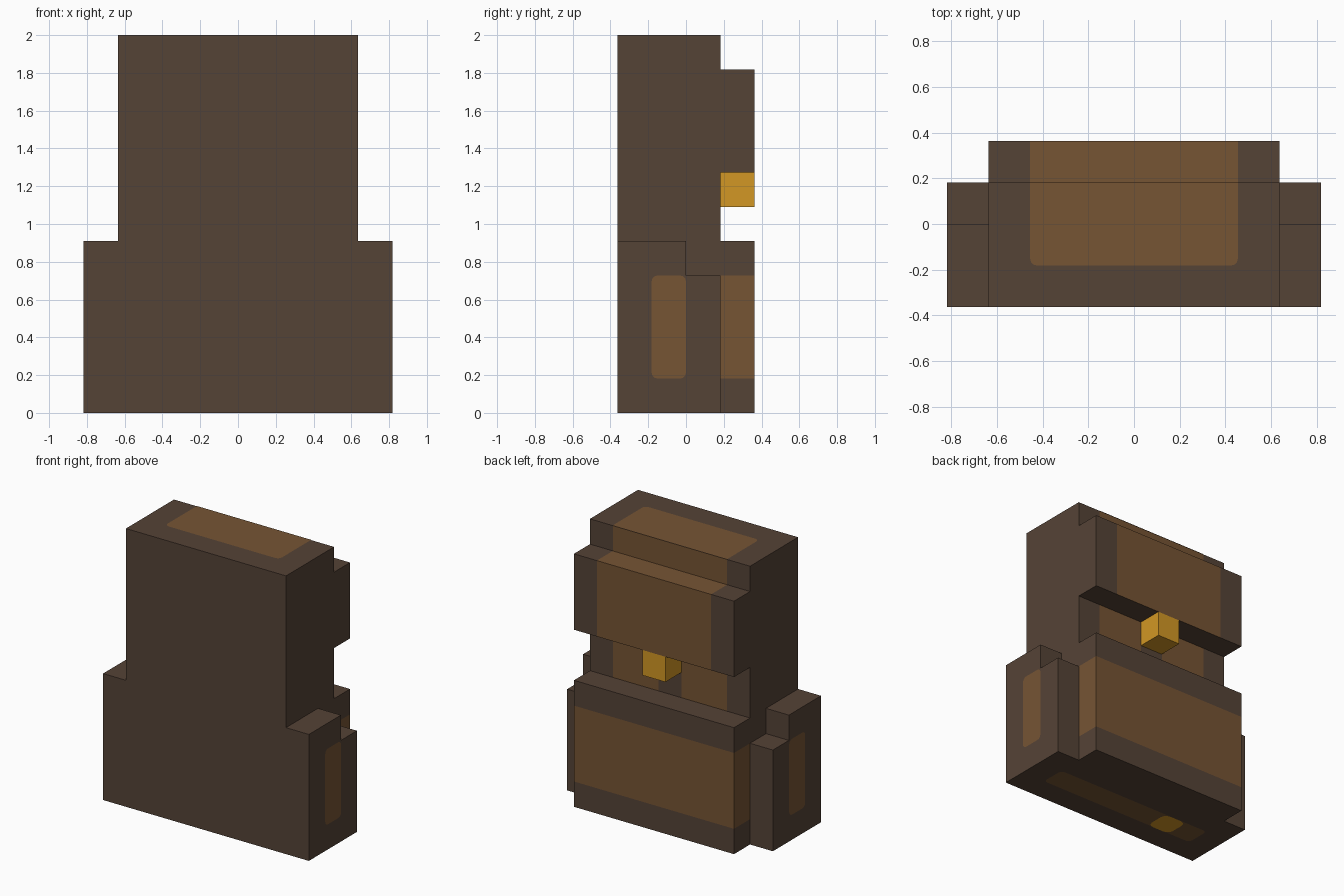
import bpy, bmesh
from math import cos, sin, pi
from mathutils import Vector

cube = bpy.data.objects.get("Cube")
if cube:
    bpy.data.objects.remove(cube, do_unlink=True)

U = 2 / 11  # one block unit; the backpack is 11 units tall


def material(name, rgb):
    m = bpy.data.materials.new(name)
    m.use_nodes = True
    m.diffuse_color = (*rgb, 1)
    bsdf = next(n for n in m.node_tree.nodes if n.type == 'BSDF_PRINCIPLED')
    bsdf.inputs["Base Color"].default_value = (*rgb, 1)
    bsdf.inputs["Roughness"].default_value = 0.9
    return m


DARK = material("dark leather", (0.091, 0.056, 0.037))
TAN = material("tan leather", (0.181, 0.089, 0.034))
GOLD = material("gold", (0.645, 0.309, 0.018))


def finish(name, bm, mats, mirror=False):
    bmesh.ops.scale(bm, vec=(U, U, U), verts=bm.verts)
    me = bpy.data.meshes.new(name)
    bm.to_mesh(me)
    bm.free()
    for m in mats:
        me.materials.append(m)
    ob = bpy.data.objects.new(name, me)
    bpy.context.collection.objects.link(ob)
    if mirror:
        ob.modifiers.new("Mirror", 'MIRROR').use_mirror_merge = False
    return ob


def box(name, lo, hi, mats, cuts=(), rule=None):
    """Box between two corners, cut at (axis, value) planes; rule picks the tan faces."""
    lo, hi = Vector(lo), Vector(hi)
    bm = bmesh.new()
    bmesh.ops.create_cube(bm, size=1)
    for v in bm.verts:
        v.co = (lo + hi) / 2 + v.co * (hi - lo)
    for axis, value in cuts:
        co, no = Vector(), Vector()
        co[axis], no[axis] = value, 1
        bmesh.ops.bisect_plane(bm, geom=bm.verts[:] + bm.edges[:] + bm.faces[:],
                               plane_co=co, plane_no=no)
    bm.normal_update()
    if rule:
        for f in bm.faces:
            f.material_index = int(rule(f.calc_center_median(), f.normal))
    return finish(name, bm, mats)


def panel(name, place, lo, hi, out, mat, r=0.17, round_far=True, mirror=False):
    """Flat rounded rectangle in (u, v); place maps it into space."""
    bm = bmesh.new()
    corners = [(lo[0], lo[1], 1, 1, pi), (hi[0], lo[1], -1, 1, 1.5 * pi),
               (hi[0], hi[1], -1, -1, 0), (lo[0], hi[1], 1, -1, pi / 2)]
    verts = []
    for i, (u, v, su, sv, start) in enumerate(corners):
        if i > 1 and not round_far:
            verts.append(bm.verts.new(place(u, v)))
            continue
        for k in range(4):
            a = start + k * pi / 6
            verts.append(bm.verts.new(place(u + su * r + r * cos(a), v + sv * r + r * sin(a))))
    face = bm.faces.new(verts)
    face.normal_update()
    if face.normal.dot(Vector(out)) < 0:
        face.normal_flip()
    return finish(name, bm, [mat], mirror)


# Main body with a tan strip down the back, broken by a dark patch below the clasp
def body_tan(c, n):
    patch = abs(c.x) < 0.5 and 5 < c.z < 6
    return n.y > 0.5 and abs(c.x) < 2.5 and not patch


box("main_body", (-3.5, -2, 0), (3.5, 1, 11), [DARK, TAN],
    [(0, -2.5), (0, -0.5), (0, 0.5), (0, 2.5), (2, 5), (2, 6)], body_tan)

# Flap, tan on its top and back
box("flap", (-3.5, 1, 7), (3.5, 2, 10), [DARK, TAN], [(0, -2.5), (0, 2.5)],
    lambda c, n: abs(c.x) < 2.5 and (n.y > 0.5 or n.z > 0.5))

# Large pocket with a tan band wrapping round it
box("large_pocket", (-3.5, 1, 0), (3.5, 2, 5), [DARK, TAN], [(2, 1), (2, 4)],
    lambda c, n: 1 < c.z < 4 and abs(n.z) < 0.5)

# Clasp
box("clasp", (-0.5, 1, 6), (0.5, 2, 7), [GOLD])

# Stepped side pockets
bm = bmesh.new()
profile = [(-2, 0), (1, 0), (1, 4), (0, 4), (0, 5), (-2, 5)]
side = bm.faces.new([bm.verts.new((3.5, y, z)) for y, z in profile])
moved = bmesh.ops.extrude_face_region(bm, geom=[side])["geom"]
bmesh.ops.translate(bm, vec=(1, 0, 0),
                    verts=[g for g in moved if isinstance(g, bmesh.types.BMVert)])
bmesh.ops.recalc_face_normals(bm, faces=bm.faces)
finish("side_pockets", bm, [DARK], mirror=True)

# Flat patches on the sides, top and base
E = 0.012
panel("side_patches", lambda u, v: (4.5 + E, u, v), (-1, 1), (0, 4), (1, 0, 0), TAN, mirror=True)
panel("top_patch", lambda u, v: (u, v, 11 + E), (-2.5, -1), (2.5, 1), (0, 0, 1), TAN,
      round_far=False)
panel("base_patch", lambda u, v: (u, v, -E), (-3.5, -1), (3.5, 0), (0, 0, -1), TAN)
panel("base_stud", lambda u, v: (u, v, -2 * E), (-2.5, -1), (-1.5, 0), (0, 0, -1), GOLD, r=0.25)
